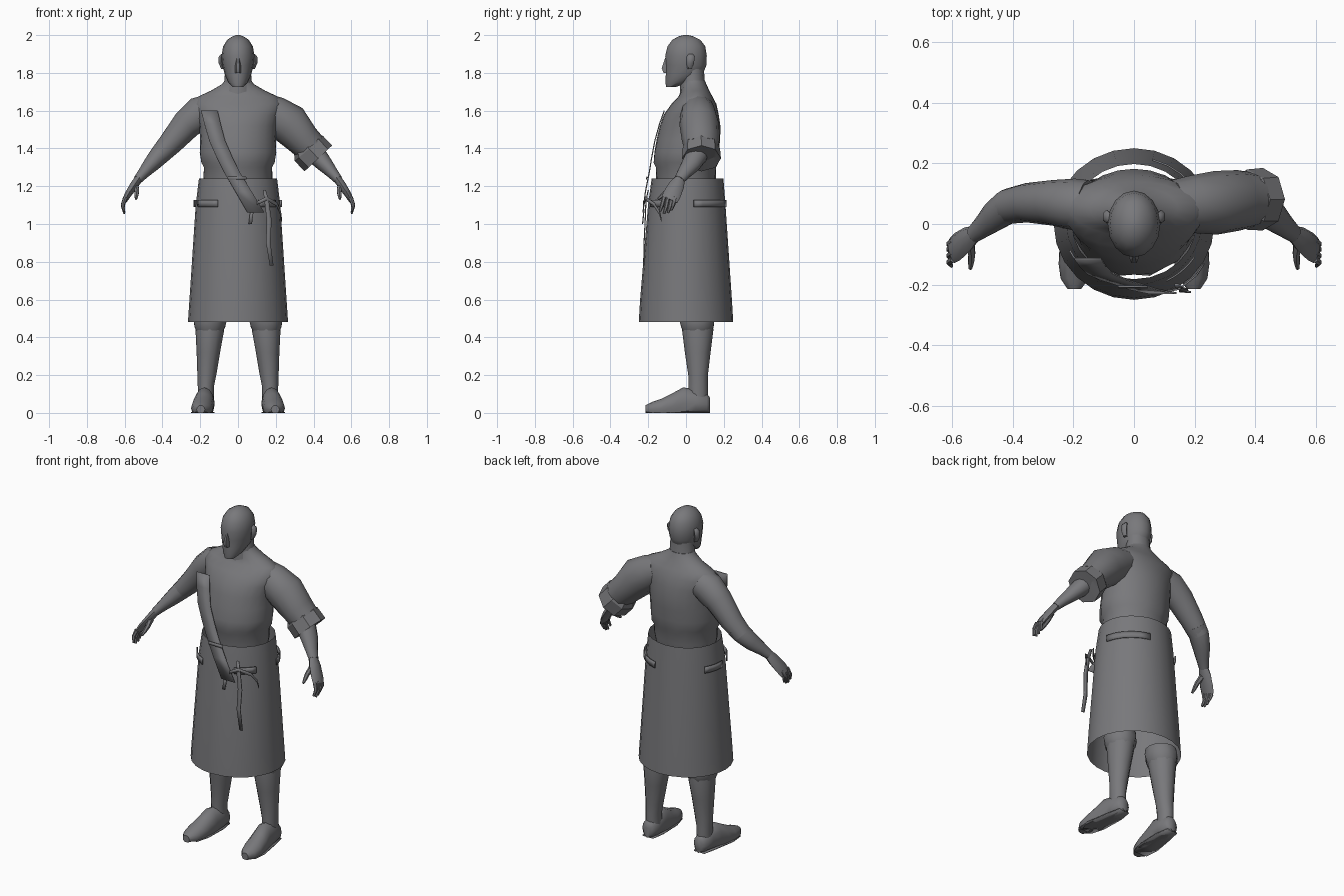
import bpy, bmesh, math
from mathutils import Vector

X, Y, Z = Vector((1, 0, 0)), Vector((0, 1, 0)), Vector((0, 0, 1))
grey = bpy.data.materials.new("slate_grey")
grey.diffuse_color = (0.19, 0.19, 0.2, 1)


def finish(name, bm, angle=40, thick=0):
    bmesh.ops.recalc_face_normals(bm, faces=bm.faces)
    me = bpy.data.meshes.new(name)
    bm.to_mesh(me)
    bm.free()
    me.materials.append(grey)
    ob = bpy.data.objects.new(name, me)
    bpy.context.collection.objects.link(ob)
    bpy.ops.object.select_all(action='DESELECT')
    ob.select_set(True)
    bpy.context.view_layer.objects.active = ob
    bpy.ops.object.shade_smooth_by_angle(angle=math.radians(angle))
    if thick:
        mod = ob.modifiers.new("thickness", 'SOLIDIFY')
        mod.thickness = thick
        mod.offset = 0
    return ob


def loft(name, rings, ref=Y, axis=None, n=12, caps=True, side=1, floor=False, ripple=None, angle=50):
    """Skin of elliptical rings (x, y, z, radius along ref, other radius)."""
    bm = bmesh.new()
    pts = [Vector(r[:3]) for r in rings]
    loops = []
    for i, r in enumerate(rings):
        t = axis or (pts[min(i + 1, len(pts) - 1)] - pts[max(i - 1, 0)]).normalized()
        u = (ref - t * ref.dot(t)).normalized()
        v = t.cross(u)
        loop = []
        for k in range(n):
            a = 2 * math.pi * k / n
            s = 1 + (ripple or {}).get(i, 0) * (1 if k % 2 else -1)
            p = pts[i] + (u * r[3] * math.cos(a) + v * r[4] * math.sin(a)) * s
            p.x *= side
            if floor:
                p.z = max(p.z, 0)
            loop.append(bm.verts.new(p))
        loops.append(loop)
    for a, b in zip(loops, loops[1:]):
        for k in range(n):
            bm.faces.new((a[k], a[(k + 1) % n], b[(k + 1) % n], b[k]))
    if caps:
        bm.faces.new(loops[0])
        bm.faces.new(loops[-1])
    return finish(name, bm, angle)


def vertical(name, rows, **kw):
    """Rows are (z, centre y, half width, half depth)."""
    return loft(name, [(0, y, z, a, b) for z, y, a, b in rows], ref=X, axis=Z, **kw)


def strip(name, pts, across=X, thick=0.006):
    """Flat band through (x, y, z, half width)."""
    bm = bmesh.new()
    pairs = []
    for p in pts:
        c = Vector(p[:3])
        pairs.append([bm.verts.new(c - across * p[3]), bm.verts.new(c + across * p[3])])
    for a, b in zip(pairs, pairs[1:]):
        bm.faces.new((a[0], a[1], b[1], b[0]))
    return finish(name, bm, thick=thick)


# head and neck
vertical("head", [(1.725, -.08, .028, .025), (1.75, -.045, .052, .064), (1.79, -.01, .07, .097),
                  (1.84, 0, .082, .108), (1.89, 0, .087, .11), (1.94, .002, .079, .1),
                  (1.975, .002, .057, .074), (1.993, 0, .03, .04), (2.0, 0, .01, .012)], n=16)
vertical("neck", [(1.66, .04, .1, .075), (1.74, .035, .073, .065), (1.82, .035, .068, .06)])
vertical("nose", [(1.80, -.1, .016, .022), (1.825, -.108, .017, .024), (1.88, -.1, .009, .012)], n=6)
for s, side in (("left", 1), ("right", -1)):
    loft(s + "_ear", [(.078, .02, 1.82, .012, .012), (.09, .022, 1.85, .02, .014),
                      (.09, .025, 1.885, .022, .014), (.08, .025, 1.9, .012, .01)],
         axis=Z, n=6, side=side)

# shirt body with rippled hem over the waist
vertical("shirt", [(1.12, 0, .16, .135), (1.24, 0, .183, .158), (1.3, 0, .183, .162),
                   (1.325, 0, .195, .172), (1.38, .003, .205, .172), (1.45, .013, .201, .168),
                   (1.52, .022, .205, .16), (1.58, .028, .217, .145), (1.635, .042, .238, .119),
                   (1.675, .05, .21, .09), (1.705, .05, .145, .074), (1.74, .042, .085, .066),
                   (1.76, .04, .07, .06)], n=24, ripple={2: .015, 3: .03, 4: .012})

# long wrapped skirt, open at both ends
vertical("skirt", [(.48, 0, .265, .25), (.6, 0, .257, .243), (1.1, .004, .224, .205), (1.24, .008, .207, .19)],
         n=24, caps=False)

# belt pieces hugging the skirt
for i, (a0, a1) in enumerate(((205, 243), (297, 328), (10, 75), (150, 185))):
    pts = []
    for k in range(6):
        a = math.radians(a0 + (a1 - a0) * k / 5)
        pts.append((.234 * math.cos(a), .004 + .215 * math.sin(a), 1.108, .019))
    strip(f"belt_piece_{i + 1}", pts, across=Z)

# bare right arm
loft("right_upper_arm", [(-.16, .06, 1.6, .085, .085), (-.2, .065, 1.585, .085, .092),
                         (-.27, .07, 1.53, .075, .08), (-.355, .07, 1.43, .065, .064),
                         (-.42, .058, 1.36, .058, .052)])

# left sleeve with a wide turned-up cuff
loft("left_sleeve", [(.13, .06, 1.61, .085, .085), (.19, .065, 1.58, .095, .1),
                     (.27, .07, 1.53, .105, .11), (.345, .078, 1.445, .1, .09), (.39, .08, 1.4, .09, .085)])
loft("sleeve_cuff", [(.355, .08, 1.425, .075, .075), (.375, .08, 1.4, .1, .1),
                     (.425, .082, 1.347, .103, .1), (.42, .08, 1.352, .08, .078),
                     (.385, .08, 1.39, .06, .06)], n=8, angle=30)

# forearms and hands on both sides
for s, side in (("left", 1), ("right", -1)):
    loft(s + "_forearm", [(.38, .068, 1.4, .06, .056), (.42, .055, 1.36, .058, .052),
                          (.46, .026, 1.315, .052, .043), (.5, -.01, 1.27, .038, .031),
                          (.53, -.035, 1.235, .029, .024)], side=side)
    loft(s + "_palm", [(.522, -.03, 1.245, .026, .022), (.55, -.05, 1.205, .042, .022),
                       (.583, -.075, 1.155, .048, .018), (.6, -.088, 1.125, .044, .014)],
         n=8, side=side)
    # grouped fingers, curled forward
    for j, (dy, dz) in enumerate(((-.03, .012), (-.009, 0), (.012, .004), (.03, .018))):
        loft(f"{s}_finger_{j + 1}", [(.596, -.086 + dy, 1.14, .012, .012),
                                     (.61, -.096 + dy, 1.09 + dz, .011, .01),
                                     (.602, -.108 + dy, 1.055 + dz, .007, .006)], n=6, side=side)
    loft(s + "_thumb", [(.54, -.06, 1.2, .02, .016), (.535, -.1, 1.17, .015, .013),
                        (.538, -.125, 1.15, .012, .011), (.54, -.148, 1.132, .006, .006)],
         n=6, side=side)

    # lower leg, gathered trouser hem and shoe
    loft(s + "_leg", [(.17, .065, .07, .042, .05), (.17, .064, .14, .043, .052),
                      (.165, .064, .2, .05, .052), (.157, .062, .32, .062, .068),
                      (.149, .062, .44, .076, .083), (.149, .062, .5, .07, .076)],
         ref=X, axis=Z, side=side)
    loft(s + "_trouser_hem", [(.149, .06, .435, .074, .08), (.149, .06, .455, .084, .089),
                              (.147, .058, .49, .09, .095), (.145, .055, .53, .085, .09)],
         ref=X, axis=Z, caps=False, side=side, n=16, ripple={0: .04, 1: .03, 2: .05})
    loft(s + "_shoe", [(.172, .128, .04, .022, .04), (.172, .11, .045, .043, .055),
                       (.173, .05, .05, .05, .075), (.178, -.015, .05, .053, .085),
                       (.185, -.07, .035, .057, .07), (.191, -.13, .025, .058, .05),
                       (.195, -.18, .02, .047, .038), (.197, -.215, .018, .022, .022)],
         ref=X, axis=Y, floor=True, side=side)
    strip(s + "_sole_edge", [(side * .172, .12, .003, .035), (side * .174, .04, .003, .05),
                             (side * .188, -.1, .003, .06), (side * .195, -.18, .003, .045)])

# diagonal sash plate across the chest
strip("sash", [(-.152, -.115, 1.6, .044), (-.135, -.14, 1.53, .043), (-.11, -.165, 1.44, .042),
               (-.07, -.182, 1.35, .042), (-.03, -.195, 1.27, .042), (.03, -.215, 1.17, .043),
               (.095, -.228, 1.06, .045)])
strip("sash_loop", [(-.005, -.206, 1.252, .048), (-.002, -.21, 1.235, .048)])

# hanging ties at the waist
strip("long_tie", [(.14, -.2, 1.18, .007), (.152, -.212, 1.12, .012), (.165, -.216, 1.02, .013),
                   (.16, -.222, .9, .012), (.178, -.224, .78, .01)])
strip("short_tie", [(.075, -.222, 1.08, .009), (.065, -.23, 1.0, .009)])
strip("side_tie", [(.1, -.224, 1.11, .01), (.15, -.214, 1.135, .01), (.205, -.17, 1.105, .01),
                   (.225, -.14, 1.06, .01), (.23, -.13, 1.02, .008)], across=Z)
